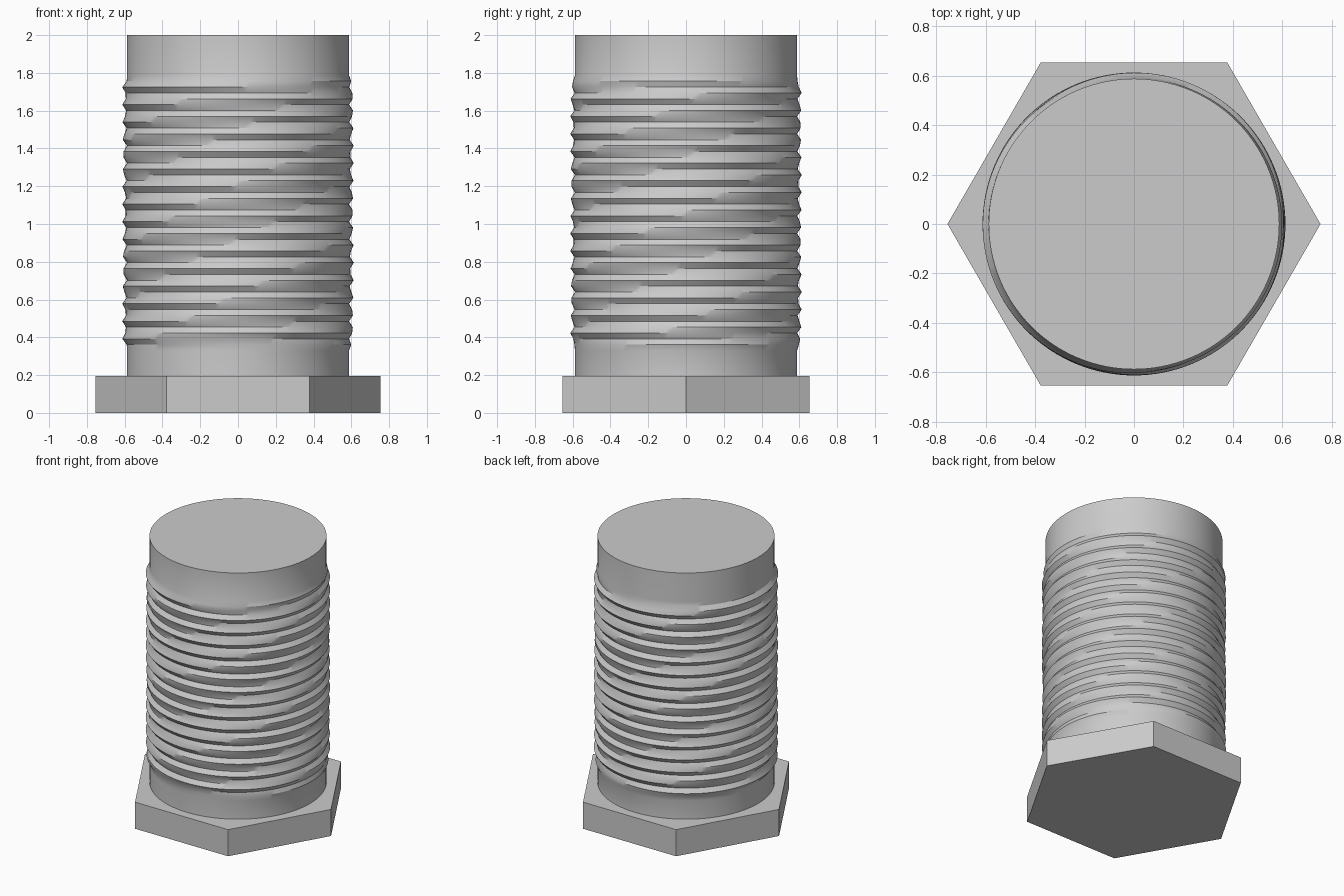
import bpy, bmesh
from math import sin, cos, pi, radians

cube = bpy.data.objects.get("Cube")
if cube:
    bpy.data.objects.remove(cube, do_unlink=True)

SIDES = 128          # segments around the shank
SHANK_R = 0.588      # plain shank radius
DEPTH = 0.025        # thread height
STEP = 0.031         # spacing of the thread rings
PITCH = 0.0883       # thread pitch
Z_REF = 1.725
HEAD_TOP, TOP = 0.195, 2.0
RINGS = 48
Z_START = Z_REF - 45 * STEP

steel = bpy.data.materials.new("steel_grey")
steel.use_nodes = True
grey = (0.6, 0.6, 0.6, 1)
steel.diffuse_color = grey
bsdf = next(n for n in steel.node_tree.nodes if n.type == 'BSDF_PRINCIPLED')
bsdf.inputs["Base Color"].default_value = grey


def finish(name, bm):
    bmesh.ops.recalc_face_normals(bm, faces=bm.faces[:])
    mesh = bpy.data.meshes.new(name)
    bm.to_mesh(mesh)
    bm.free()
    mesh.materials.append(steel)
    obj = bpy.data.objects.new(name, mesh)
    bpy.context.collection.objects.link(obj)
    return obj


# Hexagonal head
bm = bmesh.new()
ring = [bm.verts.new((0.755 * cos(i * pi / 3), 0.755 * sin(i * pi / 3), 0)) for i in range(6)]
base = bm.faces.new(ring)
top = bmesh.ops.extrude_face_region(bm, geom=[base], use_keep_orig=True)
bmesh.ops.translate(bm, vec=(0, 0, HEAD_TOP),
                    verts=[g for g in top["geom"] if isinstance(g, bmesh.types.BMVert)])
finish("hex_head", bm)


# Threaded shank: stacked rings whose radius follows a helical wave
def radius(z, angle, fade):
    wave = sin(2 * pi * (z - Z_REF) / PITCH - angle - radians(74))
    return SHANK_R + fade * DEPTH * (0.5 + 0.5 * wave)


levels = [(HEAD_TOP, 0)]
for k in range(RINGS):
    levels.append((Z_START + k * STEP, min(1, k / 2, (RINGS - 1 - k) / 2)))
levels.append((TOP, 0))

bm = bmesh.new()
rings = []
for z, fade in levels:
    row = []
    for i in range(SIDES):
        a = 2 * pi * i / SIDES
        r = radius(z, a, fade)
        row.append(bm.verts.new((r * cos(a), r * sin(a), z)))
    rings.append(row)
for low, high in zip(rings, rings[1:]):
    for i in range(SIDES):
        j = (i + 1) % SIDES
        bm.faces.new((low[i], low[j], high[j], high[i]))
bm.faces.new(rings[0][::-1])
bm.faces.new(rings[-1])
shank = finish("threaded_shank", bm)

bpy.ops.object.select_all(action='DESELECT')
shank.select_set(True)
bpy.context.view_layer.objects.active = shank
bpy.ops.object.shade_smooth_by_angle(angle=radians(30))
